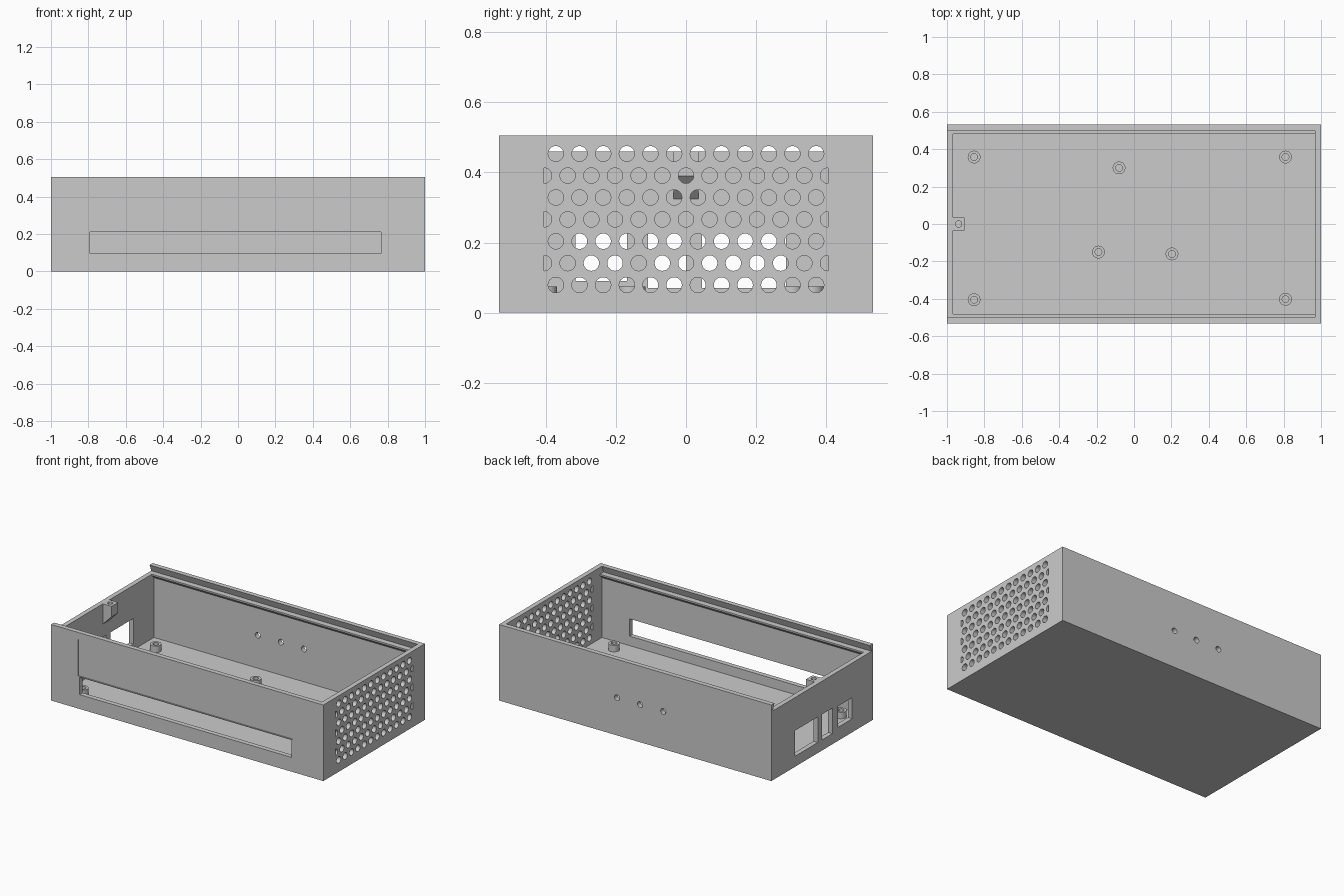
import bpy, bmesh
from math import cos, sin, pi

cube = bpy.data.objects.get("Cube")
if cube:
    bpy.data.objects.remove(cube, do_unlink=True)

grey = bpy.data.materials.new("plain_grey")
grey.use_nodes = True
grey.diffuse_color = (0.6, 0.6, 0.6, 1)
grey.node_tree.nodes["Principled BSDF"].inputs["Base Color"].default_value = (0.6, 0.6, 0.6, 1)

L, W, H = 1.0, 0.533, 0.505          # half length, half width, height
T = 0.032                            # wall thickness
IX, IY = L - T, W - T                # inner half sizes
LEDGE_Z, LEDGE_Y = 0.46, 0.48        # lid ledge


def prism(bm, pts, axis, a, b):
    """Extrude a 2D outline along an axis from a to b."""
    def place(u, v, t):
        return {"x": (t, u, v), "y": (u, t, v), "z": (u, v, t)}[axis]
    lo = [bm.verts.new(place(u, v, a)) for u, v in pts]
    hi = [bm.verts.new(place(u, v, b)) for u, v in pts]
    n = len(pts)
    bm.faces.new(lo)
    bm.faces.new(hi[::-1])
    for i in range(n):
        j = (i + 1) % n
        bm.faces.new((lo[j], lo[i], hi[i], hi[j]))


def rect(u0, u1, v0, v1):
    return [(u0, v0), (u1, v0), (u1, v1), (u0, v1)]


def circle(u, v, r, n=24):
    return [(u + r * cos(2 * pi * i / n), v + r * sin(2 * pi * i / n)) for i in range(n)]


def mirrored(half):
    """Close a right-hand outline with its mirror image."""
    return half + [(-u, v) for u, v in reversed(half)]


def make(name, bm):
    bmesh.ops.recalc_face_normals(bm, faces=bm.faces[:])
    me = bpy.data.meshes.new(name)
    bm.to_mesh(me)
    bm.free()
    me.materials.append(grey)
    ob = bpy.data.objects.new(name, me)
    bpy.context.collection.objects.link(ob)
    return ob


def cut(target, bm):
    """Subtract the cutter mesh and apply the result."""
    cutter = make("cutter", bm)
    cutter.hide_render = True
    mod = target.modifiers.new("cut", "BOOLEAN")
    mod.operation, mod.solver, mod.object = "DIFFERENCE", "EXACT", cutter
    bpy.context.view_layer.update()
    deps = bpy.context.evaluated_depsgraph_get()
    me = bpy.data.meshes.new_from_object(target.evaluated_get(deps))
    target.modifiers.clear()
    target.data = me
    bpy.data.objects.remove(cutter, do_unlink=True)


# Outer case
bm = bmesh.new()
prism(bm, rect(-W, W, 0, H), "x", -L, L)
case = make("case_body", bm)

# Cavity with chamfered lid ledges along both long walls
bm = bmesh.new()
ledge_under = LEDGE_Z - 0.01
prism(bm, mirrored([(IY, T), (IY, ledge_under - (IY - LEDGE_Y)),
                    (LEDGE_Y, ledge_under), (LEDGE_Y, LEDGE_Z + 0.01)]), "x", -IX, IX)
cut(case, bm)

# Undercut groove for the sliding lid, open at the left end
bm = bmesh.new()
prism(bm, mirrored([(IY + 0.017, LEDGE_Z), (IY, H), (IY, H + 0.1)]), "x", -L - 0.1, IX)
cut(case, bm)

# Openings
bm = bmesh.new()
prism(bm, rect(-0.79, 0.765, 0.095, 0.21), "y", -W - 0.05, -IY + 0.05)      # front slot
prism(bm, rect(-0.80, 0.775, 0.216, 0.46), "y", -W - 0.05, -W + 0.005)      # shallow label recess
for x in (-0.206, -0.036, 0.133):                                           # back wall holes
    prism(bm, circle(x, 0.25, 0.019), "y", IY - 0.05, W + 0.05)
for port in ((0.045, 0.285, 0.07, 0.24), (-0.108, 0, 0.07, 0.24), (-0.315, -0.168, 0.09, 0.23)):
    prism(bm, rect(*port), "x", -L - 0.05, -IX + 0.02)                      # left end ports

# Staggered vent holes in the right end, half holes at the pattern's sides
PITCH, ROWS = 0.0675, 7
LIMIT = 6 * PITCH
for row in range(ROWS):
    z = 0.079 + row * 0.0624
    count = 12 if row % 2 == 0 else 13
    for k in range(count):
        y = (k - (count - 1) / 2) * PITCH
        pts = [p for p in circle(y, z, 0.022) if abs(p[0]) <= LIMIT + 1e-5]
        prism(bm, pts, "x", IX - 0.02, L + 0.05)
cut(case, bm)

# Lid screw bracket on the left wall, sloped underneath
bm = bmesh.new()
prism(bm, [(-IX, 0.325), (-0.905, 0.39), (-0.905, LEDGE_Z), (-IX, LEDGE_Z)], "y", -0.035, 0.035)
bracket = make("lid_screw_bracket", bm)
bm = bmesh.new()
prism(bm, circle(-0.938, 0, 0.017), "z", 0.4, 0.6)
cut(bracket, bm)

# Board standoffs on the floor
parts = [case, bracket]
spots = [(-0.855, 0.358), (0.81, 0.358), (-0.855, -0.405), (0.81, -0.402),
         (-0.08, 0.3), (-0.19, -0.15), (0.203, -0.16)]
for i, (x, y) in enumerate(spots):
    bm = bmesh.new()
    prism(bm, circle(x, y, 0.034, 32), "z", T - 0.005, 0.075)
    post = make(f"standoff_{i + 1}", bm)
    bm = bmesh.new()
    prism(bm, circle(x, y, 0.018), "z", T + 0.001, 0.1)
    cut(post, bm)
    parts.append(post)

# Smooth round walls, keep edges sharp
for ob in bpy.context.view_layer.objects:
    ob.select_set(ob in parts)
bpy.context.view_layer.objects.active = case
bpy.ops.object.shade_smooth_by_angle()
